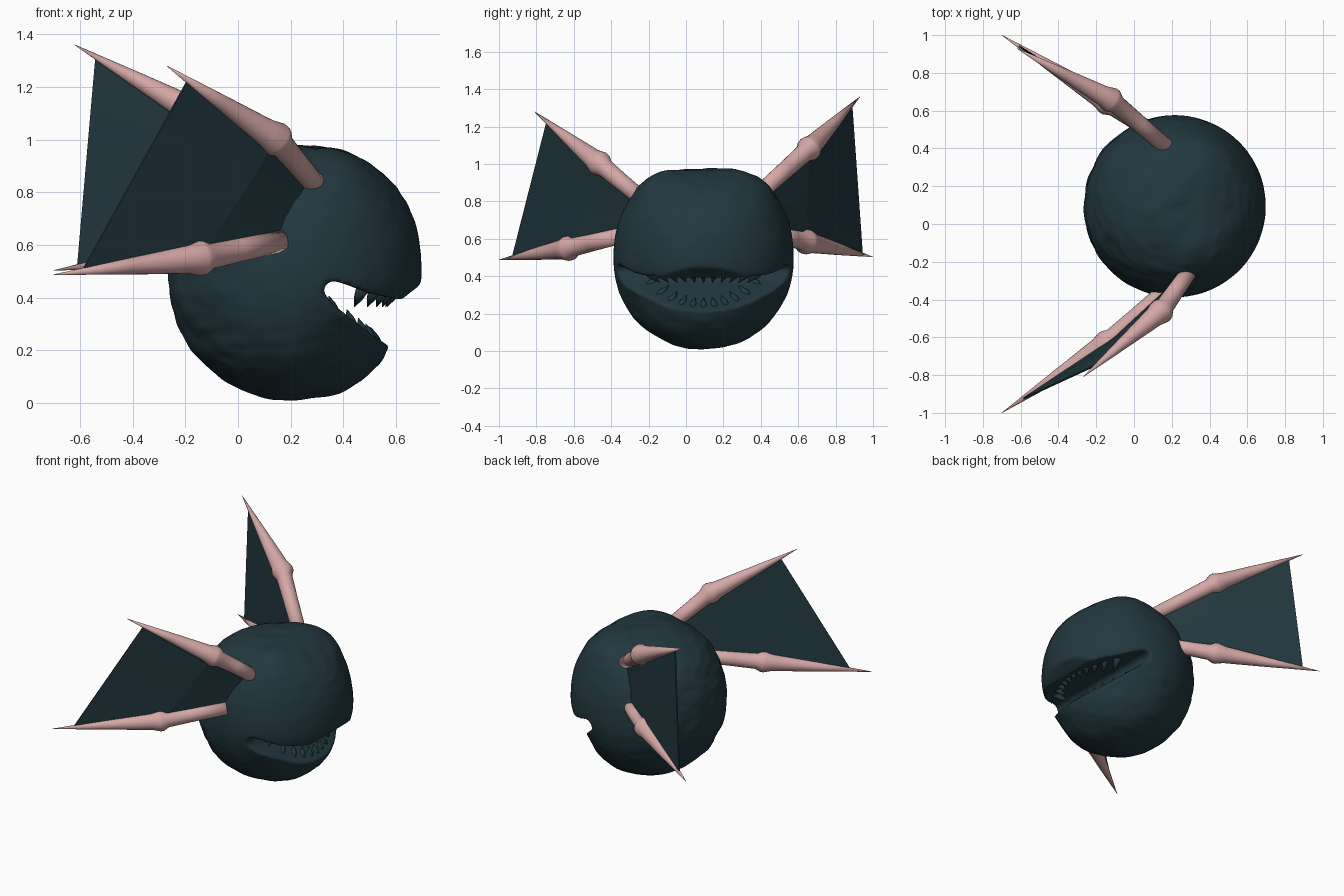
import bpy, bmesh, math
from mathutils import Vector, noise

if "Cube" in bpy.data.objects:
    bpy.data.objects.remove(bpy.data.objects["Cube"])


def material(name, rgb):
    m = bpy.data.materials.new(name)
    m.diffuse_color = (*rgb, 1)
    m.use_nodes = True
    m.node_tree.nodes["Principled BSDF"].inputs["Base Color"].default_value = m.diffuse_color
    return m


TEAL = material("dark teal skin", (0.0155, 0.039, 0.050))
PINK = material("pale pink bone", (0.66, 0.39, 0.38))


def finish(name, bm, mat, smooth=True):
    bmesh.ops.recalc_face_normals(bm, faces=bm.faces)
    me = bpy.data.meshes.new(name)
    bm.to_mesh(me)
    bm.free()
    ob = bpy.data.objects.new(name, me)
    bpy.context.collection.objects.link(ob)
    if mat:
        me.materials.append(mat)
    for p in me.polygons:
        p.use_smooth = smooth
    return ob


def tube(bm, rings, sides=16):
    """Sweep circles given as (centre, radius, axis) and cap both ends."""
    loops = []
    for c, r, axis in rings:
        q = axis.to_track_quat('Z', 'Y')
        loops.append([bm.verts.new(c + q @ Vector((r * math.cos(2 * math.pi * i / sides),
                                                  r * math.sin(2 * math.pi * i / sides), 0)))
                      for i in range(sides)])
    for a, b in zip(loops, loops[1:]):
        for i in range(sides):
            j = (i + 1) % sides
            bm.faces.new((a[i], a[j], b[j], b[i]))
    bm.faces.new(loops[0])
    bm.faces.new(loops[-1])


# Body: lumpy ball with two broad bumps on the crown and a receding chin
CENTRE = Vector((0.216, 0.094, 0.491))
BUMPS = [Vector((0.32, s * 0.52, 0.80)).normalized() for s in (-1, 1)]
bm = bmesh.new()
bmesh.ops.create_icosphere(bm, subdivisions=6, radius=1)
for v in bm.verts:
    d = v.co.normalized()
    h = math.hypot(d.x, d.y)
    p = 2.3 if d.z > 0 else 2.05
    r = 0.482 / (h ** p + abs(d.z) ** p) ** (1 / p)
    r += sum(0.042 * math.exp(-(d - b).length_squared / 0.11) for b in BUMPS)
    r -= 0.04 * min(1, max(0, d.x * 1.8)) * math.exp(-((d.z + 0.5) / 0.25) ** 2)
    rough = 0.15 + 0.85 * min(1, max(0, abs(d.z) * 1.2 - 0.2) + max(0, -d.x))
    r += rough * (0.008 * noise.noise(d * 4) + 0.007 * noise.noise(Vector((d.x * 5, d.y * 7, d.z * 16))))
    v.co = CENTRE + d * r
body = finish("body", bm, TEAL)

# Mouth: wedge cutter running right across the body
profile = [(0.325, 0.445), (0.325, 0.42), (0.36, 0.375), (0.45, 0.305), (0.52, 0.25), (0.60, 0.20),
           (0.9, 0.08), (0.9, 0.56), (0.72, 0.47), (0.62, 0.392), (0.50, 0.415), (0.41, 0.45), (0.36, 0.465)]
bm = bmesh.new()
front = [bm.verts.new((x, -0.8, z)) for x, z in profile]
back = [bm.verts.new((x, 0.9, z)) for x, z in profile]
bm.faces.new(front)
bm.faces.new(back)
for i in range(len(profile)):
    j = (i + 1) % len(profile)
    bm.faces.new((front[i], front[j], back[j], back[i]))
cutter = finish("mouth_cutter", bm, None, False)
cutter.hide_render = True
cutter.display_type = 'WIRE'

cut = body.modifiers.new("mouth", 'BOOLEAN')
cut.operation = 'DIFFERENCE'
cut.object = cutter
cut.solver = 'EXACT'
remesh = body.modifiers.new("remesh", 'REMESH')
remesh.mode = 'VOXEL'
remesh.voxel_size = 0.012
remesh.use_smooth_shade = True
soften = body.modifiers.new("soften", 'SMOOTH')
soften.factor = 0.5
soften.iterations = 4

# Teeth: skin-coloured spikes converging on the mouth centre
bm = bmesh.new()
for k in range(-5, 6):
    d = k * 0.062
    xu = 0.216 + math.sqrt(0.45 ** 2 - d * d) - 0.07
    xl = 0.216 + math.sqrt(0.38 ** 2 - d * d) - 0.07
    floor = 0.25 + (0.52 - xl) * 0.75
    y = CENTRE.y + d
    for base, tip in (
            (Vector((xu, y, 0.435)), Vector((xu - 0.03, y - 0.25 * d, 0.365))),
            (Vector((xl, y, floor - 0.03)), Vector((xl - 0.02, y - 0.25 * d, floor + 0.04)))):
        axis = tip - base
        tube(bm, [(base, 0.026, axis), (base.lerp(tip, 0.5), 0.018, axis), (tip, 0.001, axis)], 8)
finish("teeth", bm, TEAL)

# Wings: each has an upper and a lower bone given as base, joint, tip
WINGS = {
    "front": [((0.29, -0.255, 0.83), (0.145, -0.46, 1.00), (-0.27, -0.81, 1.28)),
              ((0.14, -0.375, 0.61), (-0.14, -0.625, 0.55), (-0.70, -1.00, 0.487))],
    "back": [((0.17, 0.41, 0.86), (-0.12, 0.655, 1.08), (-0.62, 0.93, 1.36)),
             ((0.09, 0.49, 0.62), (-0.135, 0.64, 0.585), (-0.70, 1.00, 0.503))],
}
for side, bones in WINGS.items():
    edges = []
    for label, pts in zip(("upper", "lower"), bones):
        b, j, t = (Vector(p) for p in pts)
        a1, a2 = (j - b).normalized(), (t - j).normalized()
        mid = (a1 + a2).normalized()
        bm = bmesh.new()
        tube(bm, [(b - a1 * 0.03, 0.043, a1), (b.lerp(j, 0.5), 0.046, a1), (j - a1 * 0.04, 0.050, a1),
                  (j - mid * 0.008, 0.066, mid), (j + mid * 0.012, 0.067, mid), (j + a2 * 0.06, 0.054, a2),
                  (j.lerp(t, 0.5), 0.031, a2), (t, 0.001, a2)], 20)
        finish(f"{side}_{label}_wing_bone", bm, PINK)
        edges.append([b - a1 * 0.03, j, j.lerp(t, 0.84 if side == "back" else 0.81)])
    # Membrane stretched between the two bones
    bm = bmesh.new()
    rows = [[bm.verts.new(u.lerp(l, s / 4)) for s in range(5)] for u, l in zip(*edges)]
    for p, q in zip(rows, rows[1:]):
        for s in range(4):
            bm.faces.new((p[s], p[s + 1], q[s + 1], q[s]))
    web = finish(f"{side}_wing_membrane", bm, TEAL, False)
    thick = web.modifiers.new("thickness", 'SOLIDIFY')
    thick.thickness = 0.008
    thick.offset = 0
